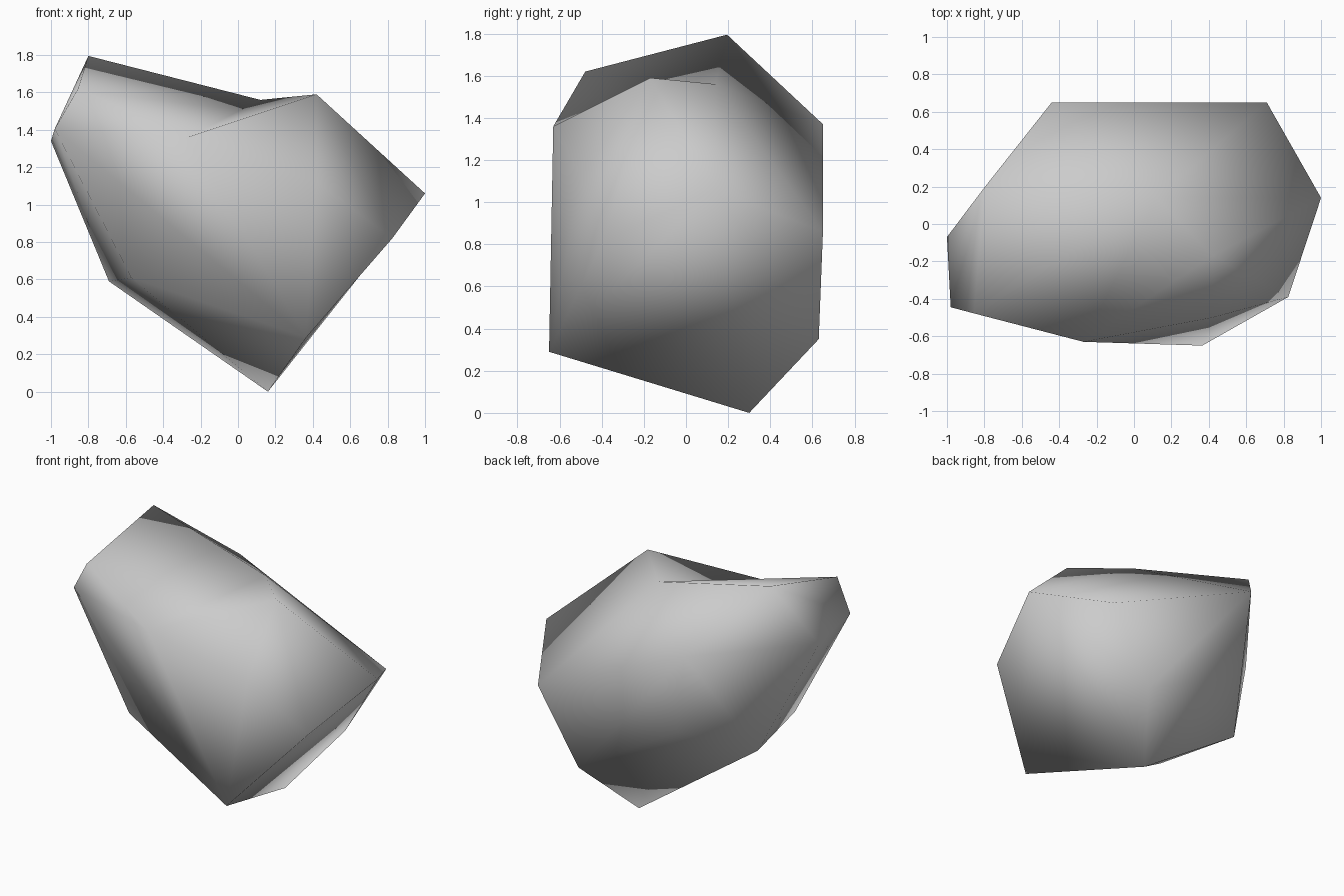
import bpy
import bmesh

# Remove the default object only
default_cube = bpy.data.objects.get("Cube")
if default_cube:
    bpy.data.objects.remove(default_cube, do_unlink=True)


def flat_material(name, colour):
    mat = bpy.data.materials.new(name)
    mat.use_nodes = True
    mat.diffuse_color = colour
    mat.node_tree.nodes["Principled BSDF"].inputs["Base Color"].default_value = colour
    return mat


# Corners of the boulder
corners = {
    "peak": (-0.80, 0.195, 1.795),
    "brow": (-0.27, -0.63, 1.36),
    "crest": (0.42, -0.17, 1.59),
    "saddle": (0.12, 0.14, 1.56),
    "shoulder": (-0.855, -0.478, 1.62),
    "side_front": (-0.98, -0.445, 1.405),
    "side_back": (-1.00, -0.07, 1.34),
    "rear_high_a": (-0.44, 0.65, 1.37),
    "rear_high_b": (0.71, 0.65, 0.86),
    "rear_middle": (-0.27, 0.49, 0.73),
    "rear_low": (0.405, 0.63, 0.35),
    "nose": (1.00, 0.14, 1.06),
    "cheek": (0.825, -0.39, 0.82),
    "jaw": (0.42, -0.50, 1.12),
    "chin": (0.365, -0.65, 0.29),
    "foot": (0.16, 0.30, 0.00),
    "under_back": (-0.69, 0.18, 0.59),
    "under_front": (-0.57, -0.41, 0.61),
}

# Body: a chipped hull around the corners
bm = bmesh.new()
verts = {name: bm.verts.new(co) for name, co in corners.items()}
bmesh.ops.convex_hull(bm, input=bm.verts[:])

# Hollow on top: open the hull over the saddle and fold the faces down to it
rim = ["peak", "shoulder", "brow", "crest"]
hollow = {verts[name] for name in rim + ["saddle"]}
lid = [f for f in bm.faces if set(f.verts) <= hollow]
bmesh.ops.delete(bm, geom=lid, context="FACES_ONLY")
for edge in [e for e in bm.edges if not e.link_faces]:
    bm.edges.remove(edge)
for start, end in zip(rim, rim[1:]):
    bm.faces.new([verts[start], verts[end], verts["saddle"]])
bmesh.ops.recalc_face_normals(bm, faces=bm.faces[:])

# Shallow crease: turn the ridge under the cheek
ridge = bm.edges.get([verts["foot"], verts["cheek"]])
if ridge:
    bmesh.utils.edge_rotate(ridge, True)

for face in bm.faces:
    face.smooth = True

mesh = bpy.data.meshes.new("boulder")
bm.to_mesh(mesh)
bm.free()
mesh.materials.append(flat_material("stone grey", (0.6, 0.6, 0.6, 1.0)))
boulder = bpy.data.objects.new("boulder", mesh)
bpy.context.collection.objects.link(boulder)
